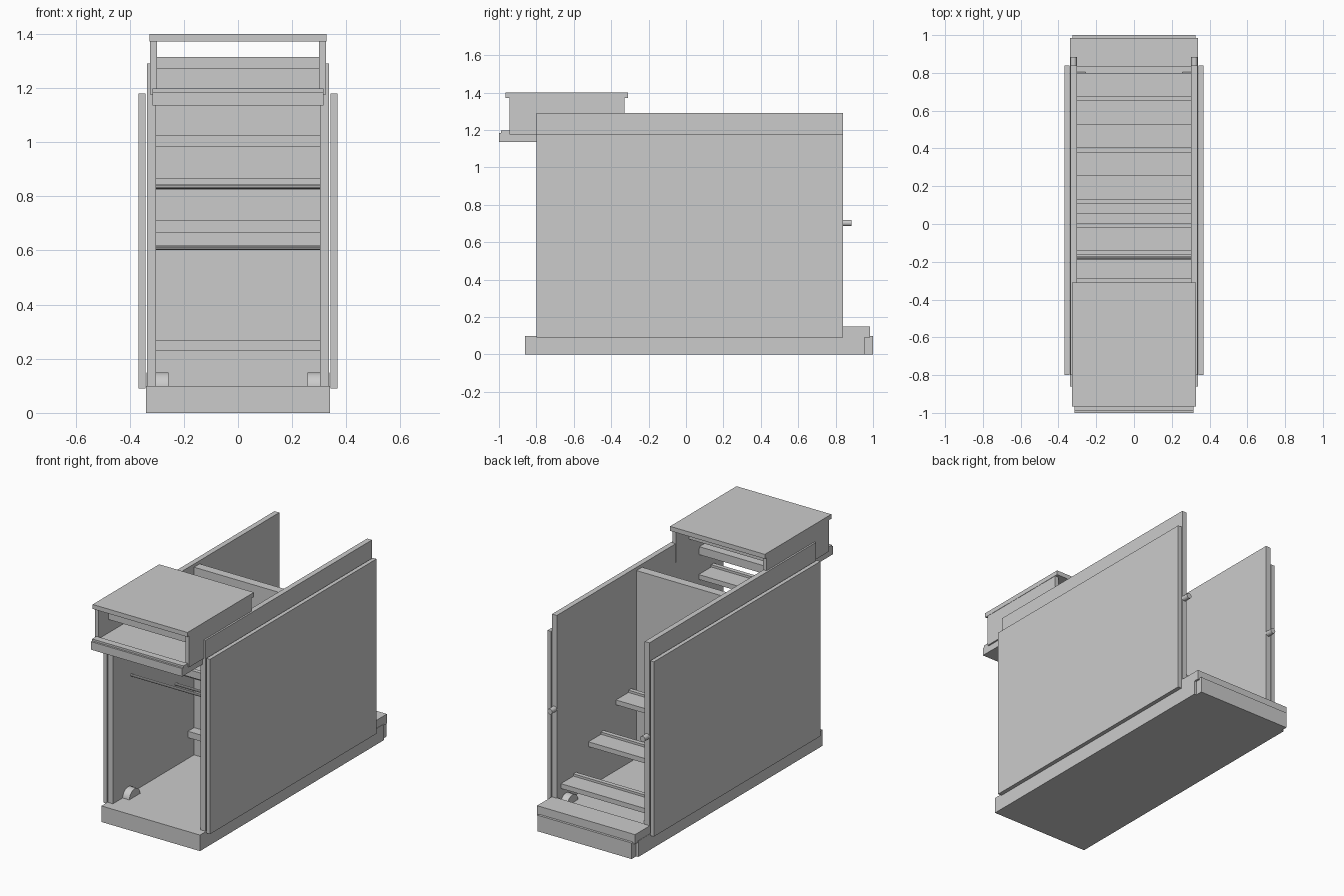
import bpy, math

if "Cube" in bpy.data.objects:
    bpy.data.objects.remove(bpy.data.objects["Cube"])


def box(name, x0, x1, y0, y1, z0, z1):
    bpy.ops.mesh.primitive_cube_add(size=1, location=((x0 + x1) / 2, (y0 + y1) / 2, (z0 + z1) / 2))
    o = bpy.context.object
    o.name = name
    o.scale = (x1 - x0, y1 - y0, z1 - z0)
    bpy.ops.object.transform_apply(location=False, rotation=False, scale=True)
    return o


def wide(name, hx, y0, y1, z0, z1):
    return box(name, -hx, hx, y0, y1, z0, z1)


def cyl(name, loc, r, length, axis, sides=16):
    rot = (0, math.pi / 2, 0) if axis == "x" else (math.pi / 2, 0, 0)
    bpy.ops.mesh.primitive_cylinder_add(vertices=sides, radius=r, depth=length, location=loc, rotation=rot)
    o = bpy.context.object
    o.name = name
    bpy.ops.object.shade_smooth_by_angle(angle=math.radians(35))
    return o


def extrude_x(name, profile, hx):
    """Closed (y, z) profile extruded across the width."""
    n = len(profile)
    verts = [(s * hx, y, z) for s in (-1, 1) for y, z in profile]
    faces = [list(range(n))[::-1], list(range(n, 2 * n))]
    faces += [[i, (i + 1) % n, n + (i + 1) % n, n + i] for i in range(n)]
    me = bpy.data.meshes.new(name)
    me.from_pydata(verts, [], faces)
    o = bpy.data.objects.new(name, me)
    bpy.context.collection.objects.link(o)
    # consistent outward normals
    import bmesh
    bm = bmesh.new()
    bm.from_mesh(me)
    bmesh.ops.recalc_face_normals(bm, faces=bm.faces)
    bm.to_mesh(me)
    bm.free()
    return o


# Base with rear sill
wide("base", 0.34, -0.86, 0.955, 0.0, 0.10)
wide("rear_plate", 0.325, 0.95, 1.0, 0.0, 0.10)
wide("rear_sill", 0.338, 0.835, 0.985, 0.09, 0.15)

# Side walls, outer panels, knobs and wheels
for s, side in ((-1, "left"), (1, "right")):
    box(side + "_wall", *sorted((s * 0.303, s * 0.336)), -0.80, 0.84, 0.10, 1.29)
    box(side + "_outer_panel", *sorted((s * 0.342, s * 0.367)), -0.80, 0.84, 0.09, 1.18)
    cyl(side + "_knob", (s * 0.32, 0.86, 0.703), 0.017, 0.05, "y")
    for y, end in ((-0.65, "front"), (0.75, "rear")):
        cyl(f"{side}_{end}_wheel", (s * 0.283, y, 0.095), 0.055, 0.052, "x", 20)
    # Canopy side
    box(side + "_canopy_side", *sorted((s * 0.30, s * 0.325)), -0.945, -0.33, 1.175, 1.375)

# Cross wall and its front brace
wide("cross_wall", 0.304, 0.0, 0.055, 0.10, 1.27)
wide("cross_wall_brace", 0.304, -0.06, 0.0, 0.23, 0.27)

# Six treads climbing to the front, each with a raised nosing
for i in range(6):
    y, z = 0.65 - 0.2717 * i, 0.196 + 0.157 * i
    prof = [(y, z), (y + 0.15, z), (y + 0.15, z + 0.03), (y + 0.027, z + 0.03),
            (y + 0.027, z + 0.044), (y, z + 0.044)]
    extrude_x(f"tread_{i + 1}", prof, 0.304)

# Thin cross rods
cyl("front_rod", (0, -0.62, 0.835), 0.008, 0.61, "x", 10)
cyl("middle_rod", (0, -0.18, 0.61), 0.008, 0.61, "x", 10)

# Canopy: floor tray with front lip, inner shelf and top
extrude_x("canopy_tray", [(-1.0, 1.135), (-0.56, 1.135), (-0.56, 1.185), (-0.945, 1.185),
                          (-0.945, 1.197), (-0.988, 1.197), (-0.988, 1.185), (-1.0, 1.185)], 0.315)
wide("canopy_shelf", 0.302, -0.85, -0.46, 1.27, 1.315)
wide("canopy_top", 0.327, -0.965, -0.31, 1.372, 1.40)
